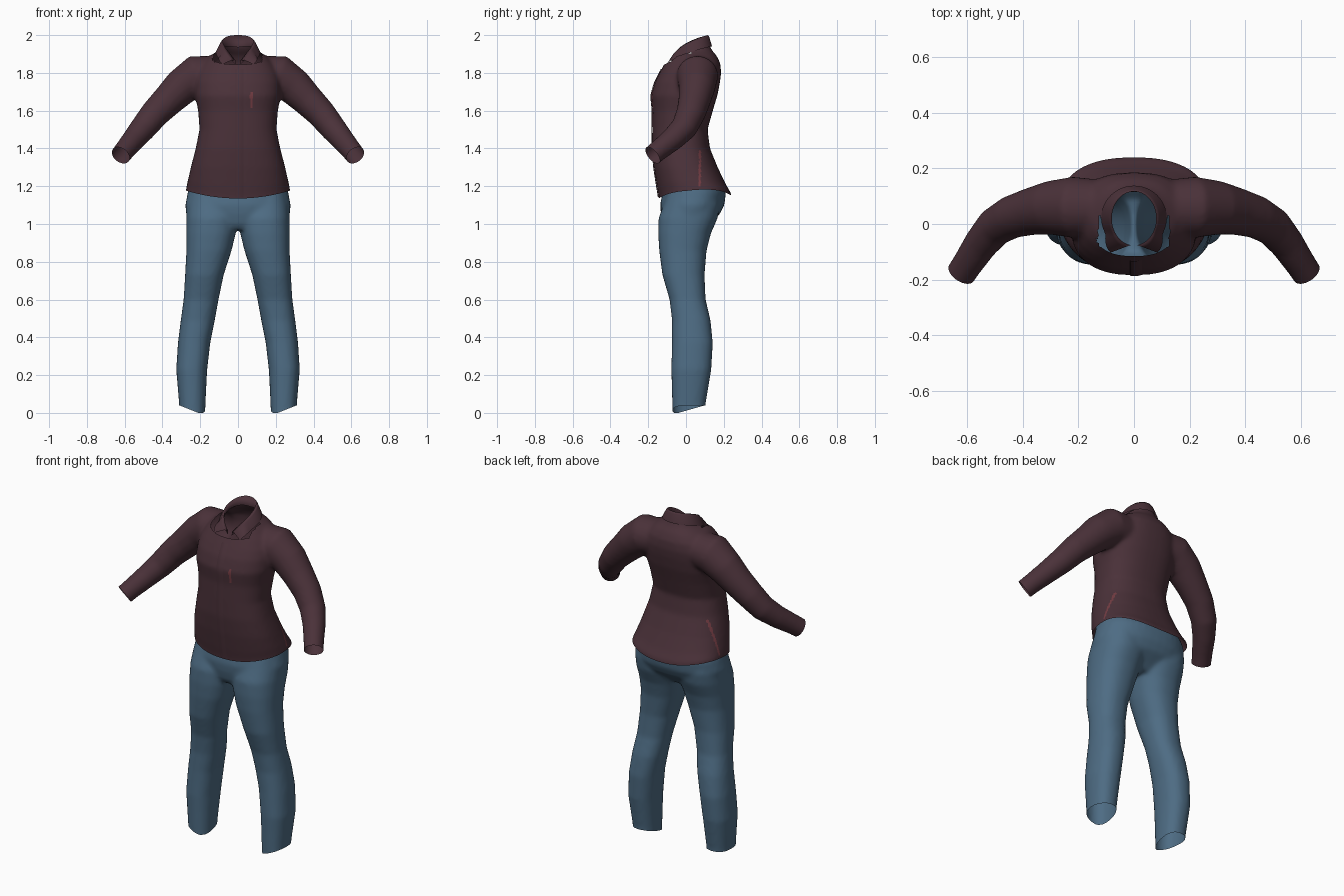
import bpy, bmesh, math
from mathutils import Vector
from mathutils.bvhtree import BVHTree

if "Cube" in bpy.data.objects:
    bpy.data.objects.remove(bpy.data.objects["Cube"])


def material(name, rgb):
    m = bpy.data.materials.new(name)
    m.diffuse_color = (*rgb, 1)
    m.use_nodes = True
    m.node_tree.nodes["Principled BSDF"].inputs["Base Color"].default_value = m.diffuse_color
    return m


plum = material("plum cloth", (0.069, 0.031, 0.041))
denim = material("blue denim", (0.076, 0.150, 0.230))
rose = material("rose thread", (0.17, 0.045, 0.055))


def oval(z, x0, x1, y0, y1, n=2.3, count=40):
    """Horizontal rounded ring between the given limits."""
    cx, cy, rx, ry = (x0 + x1) / 2, (y0 + y1) / 2, (x1 - x0) / 2, (y1 - y0) / 2
    pts = []
    for i in range(count):
        a = math.tau * i / count
        c, s = math.cos(a), math.sin(a)
        pts.append(Vector((cx + rx * math.copysign(abs(c) ** (2 / n), c),
                           cy + ry * math.copysign(abs(s) ** (2 / n), s), z)))
    return pts


def tube_rings(path, count=32):
    """Round rings across a path of (x, y, z, radius)."""
    pts = [Vector(p[:3]) for p in path]
    rings = []
    for i, p in enumerate(pts):
        t = (pts[min(i + 1, len(pts) - 1)] - pts[max(i - 1, 0)]).normalized()
        u = t.cross(Vector((0, 1, 0))).normalized()
        v = t.cross(u)
        rings.append([p + path[i][3] * (u * math.cos(a) + v * math.sin(a))
                      for a in (math.tau * k / count for k in range(count))])
    return rings


def loft(bm, rings, mirror=False):
    """Closed solid through the rings, optionally with its mirrored twin."""
    for sx in ((1, -1) if mirror else (1,)):
        rows = [[bm.verts.new((p.x * sx, p.y, p.z)) for p in r] for r in rings]
        n = len(rows[0])
        for a, b in zip(rows, rows[1:]):
            for i in range(n):
                bm.faces.new((a[i], a[(i + 1) % n], b[(i + 1) % n], b[i]))
        bm.faces.new(rows[0][::-1])
        bm.faces.new(rows[-1])


def add_object(name, bm, *mats):
    bmesh.ops.recalc_face_normals(bm, faces=bm.faces)
    me = bpy.data.meshes.new(name)
    bm.to_mesh(me)
    bm.free()
    for m in mats:
        me.materials.append(m)
    me.shade_smooth()
    ob = bpy.data.objects.new(name, me)
    bpy.context.collection.objects.link(ob)
    return ob


def fuse(bm, voxel=0.012, smooth=5):
    """Merge overlapping solids into one soft skin."""
    ob = add_object("blend", bm)
    r = ob.modifiers.new("fuse", 'REMESH')
    r.mode, r.voxel_size = 'VOXEL', voxel
    s = ob.modifiers.new("soften", 'SMOOTH')
    s.factor, s.iterations = 0.5, smooth
    dg = bpy.context.evaluated_depsgraph_get()
    me = bpy.data.meshes.new_from_object(ob.evaluated_get(dg))
    out = bmesh.new()
    out.from_mesh(me)
    bpy.data.objects.remove(ob)
    bpy.data.meshes.remove(me)
    return out


def cut(bm, co, no, keep=lambda c: True):
    """Open the skin: remove what lies beyond a plane, within a region."""
    faces = [f for f in bm.faces if keep(f.calc_center_median())]
    geom = set(faces)
    for f in faces:
        geom.update(f.edges)
        geom.update(f.verts)
    bmesh.ops.bisect_plane(bm, geom=list(geom), plane_co=co, plane_no=no, clear_outer=True)


def clamp(v):
    return max(0.0, min(1.0, v))


# Shirt body: height, half width, front, back
body = [(1.06, .282, -.137, .25), (1.15, .274, -.145, .238), (1.2, .267, -.154, .211),
        (1.3, .25, -.169, .168), (1.4, .224, -.179, .127), (1.5, .204, -.179, .114),
        (1.6, .211, -.177, .142), (1.68, .227, -.185, .166), (1.75, .227, -.165, .18),
        (1.8, .217, -.14, .186), (1.85, .19, -.113, .182), (1.89, .15, -.093, .163),
        (1.92, .1, -.083, .137), (1.95, .086, -.08, .122), (2.05, .086, -.08, .122)]
# Sleeve path with radius
sleeve = [(.12, .06, 1.79, .1), (.22, .06, 1.785, .11), (.3, .058, 1.725, .097),
          (.37, .045, 1.655, .085), (.44, .025, 1.585, .077), (.5, -.01, 1.51, .07),
          (.55, -.07, 1.45, .062), (.6, -.145, 1.39, .055), (.66, -.235, 1.315, .052)]
bm = bmesh.new()
loft(bm, [oval(z, -w, w, f, b, 2.4) for z, w, f, b in body])
loft(bm, tube_rings(sleeve), mirror=True)
bm = fuse(bm)
# Hem, neck and cuff openings
cut(bm, (0, 0, 1.135), (0, 0, -1))
cut(bm, (0, .12, 1.955), (0, -.47, 1), lambda c: abs(c.x) < .12 and c.z > 1.8)
for s in (1, -1):
    cut(bm, (s * .621, -.177, 1.364), (s * .06, -.09, -.075), lambda c: c.x * s > .45)
# Hem curves up at the sides
for v in bm.verts:
    if abs(v.co.x) < .32 and v.co.z < 1.3:
        v.co.z += (.04 * (v.co.x / .27) ** 2 + .015 * clamp(v.co.y / .2)) * clamp((1.3 - v.co.z) / .16)
# Loose thread streaks: position along depth or width, height range
for f in bm.faces:
    c = f.calc_center_median()
    side = .19 < abs(c.x) < .3 and 1.2 < c.z < 1.4 and abs(c.y - .075) < .006
    front = c.y < -.1 and 1.62 < c.z < 1.7 and abs(c.x - .07) < .006
    if side or front:
        f.material_index = 1
skin = BVHTree.FromBMesh(bm)
add_object("shirt", bm, plum, rose)

# Button placket lying on the shirt front
bm = bmesh.new()
rows = []
for i in range(41):
    z = 1.14 + .68 * i / 40
    row = []
    for x, lift in ((-.014, .001), (-.012, .005), (.01, .005), (.028, .001)):
        hit = skin.ray_cast(Vector((x, -1, z)), Vector((0, 1, 0)))[0]
        if hit and hit.y < 0:
            row.append(bm.verts.new((x, hit.y - lift, z)))
    if len(row) == 4:
        rows.append(row)
for a, b in zip(rows, rows[1:]):
    for i in range(3):
        bm.faces.new((a[i], a[i + 1], b[i + 1], b[i]))
add_object("placket", bm, plum)

# Folded collar: stand, fold line and falling leaf, open in a V at the front
bm = bmesh.new()
rows = []
for i in range(49):
    t = -1 + 2 * i / 48                      # -1 and 1 at the front, 0 at the back
    s = 1 - abs(t)
    a = math.pi * t * .95
    sx, cy = math.sin(a), math.cos(a)
    fold = 1.865 + .135 * (1 - (1 - s) ** 2.2)
    tip = clamp(1 - s / .3)                  # collar points spread forward
    base = Vector((.084 * sx, .021 + .1 * cy, fold - .02 - .045 * s))
    top = Vector((.08 * sx, .02 + .097 * cy, fold))
    leaf = Vector((.118 * sx + math.copysign(.065, t) * tip, .022 + .116 * cy - .01 * tip,
                   fold - .06 + .04 * tip))
    mid = top.lerp(leaf, .3) + Vector((0, 0, .008))
    rows.append([bm.verts.new(p) for p in (base, top, mid, leaf)])
for a, b in zip(rows, rows[1:]):
    for i in range(3):
        bm.faces.new((a[i], a[i + 1], b[i + 1], b[i]))
add_object("collar", bm, plum)

# Trouser leg: height, inner, outer, front, back
leg = [(-.06, .178, .307, -.072, .102), (.05, .173, .312, -.072, .104), (.23, .163, .327, -.078, .134),
       (.37, .147, .318, -.074, .142), (.49, .123, .303, -.074, .13), (.6, .103, .288, -.087, .104),
       (.73, .076, .28, -.125, .098), (.86, .034, .273, -.142, .109), (.95, .012, .274, -.147, .132),
       (1.03, 0, .274, -.145, .167), (1.1, 0, .27, -.12, .18), (1.2, .02, .25, -.09, .17)]
# Seat of the trousers: height, half width, front, back
seat = [(.97, .2, -.1, .09), (1.0, .25, -.12, .12), (1.05, .274, -.132, .177), (1.1, .279, -.137, .203),
        (1.17, .266, -.124, .212), (1.24, .248, -.12, .18), (1.34, .22, -.12, .15)]
bm = bmesh.new()
loft(bm, [oval(*r) for r in leg], mirror=True)
loft(bm, [oval(z, -w, w, f, b) for z, w, f, b in seat])
bm = fuse(bm)
# Waist and ankle openings
cut(bm, (0, 0, 1.24), (0, 0, 1))
cut(bm, (0, 0, .04), (0, 0, -1))
# Ankle hems dip at the inner front
for v in bm.verts:
    if v.co.z < .14:
        dip = clamp((.1 - v.co.y) / .14) * clamp((.31 - abs(v.co.x)) / .1)
        v.co.z -= .04 * dip * clamp((.14 - v.co.z) / .1)
add_object("trousers", bm, denim)
